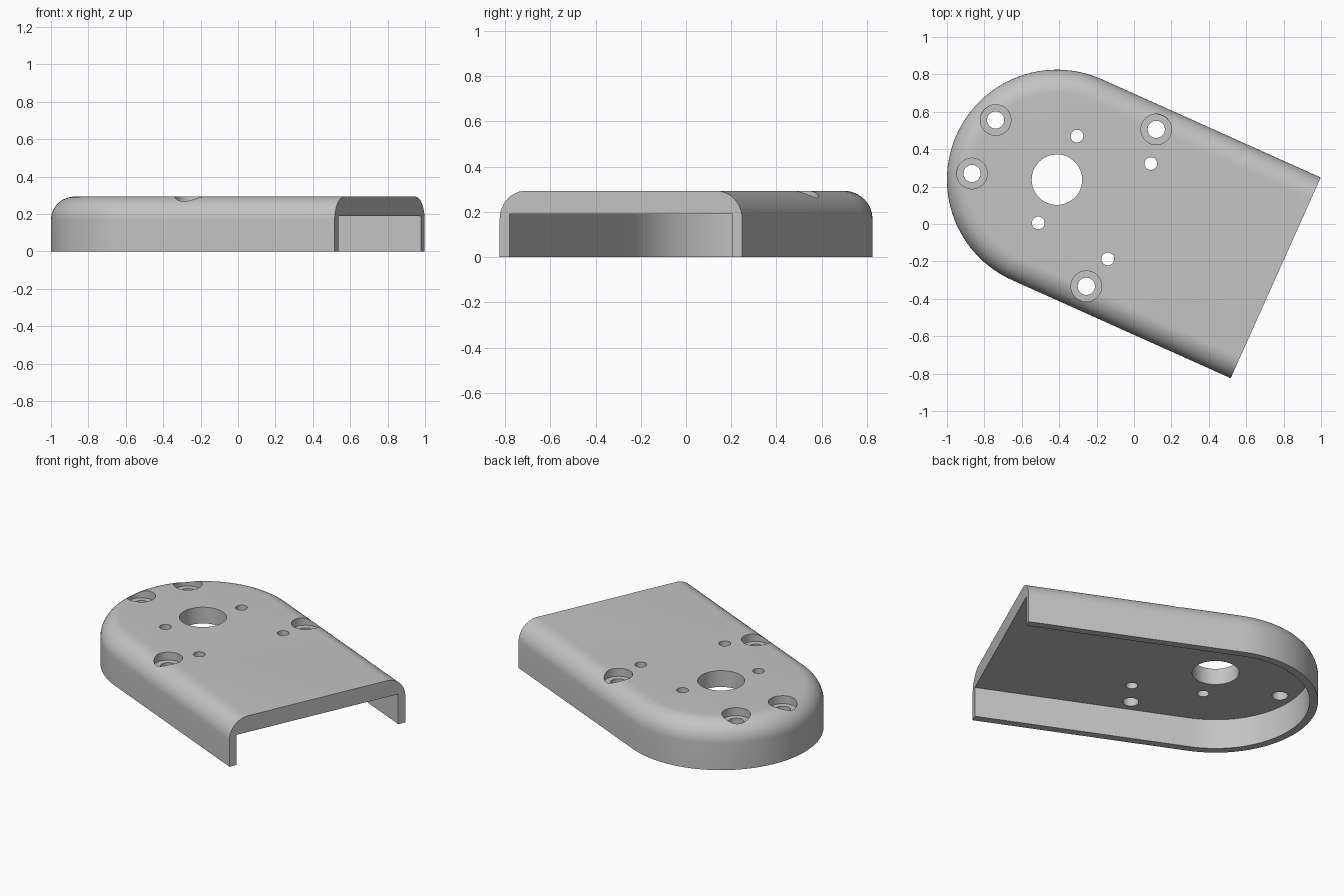
import bpy
import bmesh
from math import sin, cos, pi, radians

if "Cube" in bpy.data.objects:
    bpy.data.objects.remove(bpy.data.objects["Cube"])

CENTRE = (-0.412, 0.237)
ANGLE = radians(-24.17)
RADIUS, LENGTH, HEIGHT = 0.588, 1.282, 0.293
WALL, CEILING, FILLET = 0.048, 0.19, 0.125
BORE_FLOOR = 0.243

grey = bpy.data.materials.new("plain grey")
grey.use_nodes = True
colour = (0.55, 0.55, 0.55, 1)
grey.diffuse_color = colour
grey.node_tree.nodes["Principled BSDF"].inputs["Base Color"].default_value = colour


def u_shape(name, length, layers, steps=72):
    """Solid with a round end and a square end, stacked from (radius, z) layers."""
    bm = bmesh.new()
    rings = []
    for r, z in layers:
        pts = [(length, r)]
        for i in range(steps + 1):
            a = pi / 2 + pi * i / steps
            pts.append((r * cos(a), r * sin(a)))
        pts.append((length, -r))
        rings.append([bm.verts.new((x, y, z)) for x, y in pts])
    for low, high in zip(rings, rings[1:]):
        for i in range(len(low)):
            j = (i + 1) % len(low)
            bm.faces.new((low[i], low[j], high[j], high[i]))
    bm.faces.new(rings[0][::-1])
    bm.faces.new(rings[-1])
    mesh = bpy.data.meshes.new(name)
    bm.to_mesh(mesh)
    bm.free()
    obj = bpy.data.objects.new(name, mesh)
    bpy.context.collection.objects.link(obj)
    obj.location = (*CENTRE, 0)
    obj.rotation_euler.z = ANGLE
    mesh.materials.append(grey)
    return obj


def cut(body, cutter):
    """Subtract the cutter from the body and remove it."""
    cutter.hide_render = True
    mod = body.modifiers.new("cut", "BOOLEAN")
    mod.operation = "DIFFERENCE"
    mod.solver = "EXACT"
    mod.object = cutter
    bpy.context.view_layer.objects.active = body
    bpy.ops.object.modifier_apply(modifier=mod.name)
    bpy.data.objects.remove(cutter)


def drill(body, x, y, radius, bottom=-0.1):
    """Round vertical hole from above down to the given height."""
    top = 0.5
    bpy.ops.mesh.primitive_cylinder_add(vertices=48, radius=radius, depth=top - bottom,
                                        location=(x, y, (top + bottom) / 2))
    cutter = bpy.context.object
    cutter.data.materials.append(grey)
    cut(body, cutter)


# Outer body with a rounded top edge
layers = [(RADIUS, 0)]
for k in range(13):
    a = pi / 2 * k / 12
    layers.append((RADIUS - FILLET * (1 - cos(a)), HEIGHT - FILLET * (1 - sin(a))))
cover = u_shape("cover_shell", LENGTH, layers)

# Hollow underside, open at the square end
inner = RADIUS - WALL
cut(cover, u_shape("hollow_cutter", LENGTH + 0.1, [(inner, -0.1), (inner, CEILING)]))

# Large central hole
drill(cover, *CENTRE, 0.135)

# Four small holes
for x, y in [(-0.305, 0.47), (0.09, 0.323), (-0.512, 0.006), (-0.14, -0.187)]:
    drill(cover, x, y, 0.034)

# Four counterbored screw holes
for x, y in [(-0.74, 0.556), (-0.866, 0.27), (0.119, 0.506), (-0.255, -0.333)]:
    drill(cover, x, y, 0.082, BORE_FLOOR)
    drill(cover, x, y, 0.046)

# Smooth curves, crisp edges
bpy.ops.object.select_all(action="DESELECT")
cover.select_set(True)
bpy.context.view_layer.objects.active = cover
bpy.ops.object.shade_smooth_by_angle(angle=radians(30))
